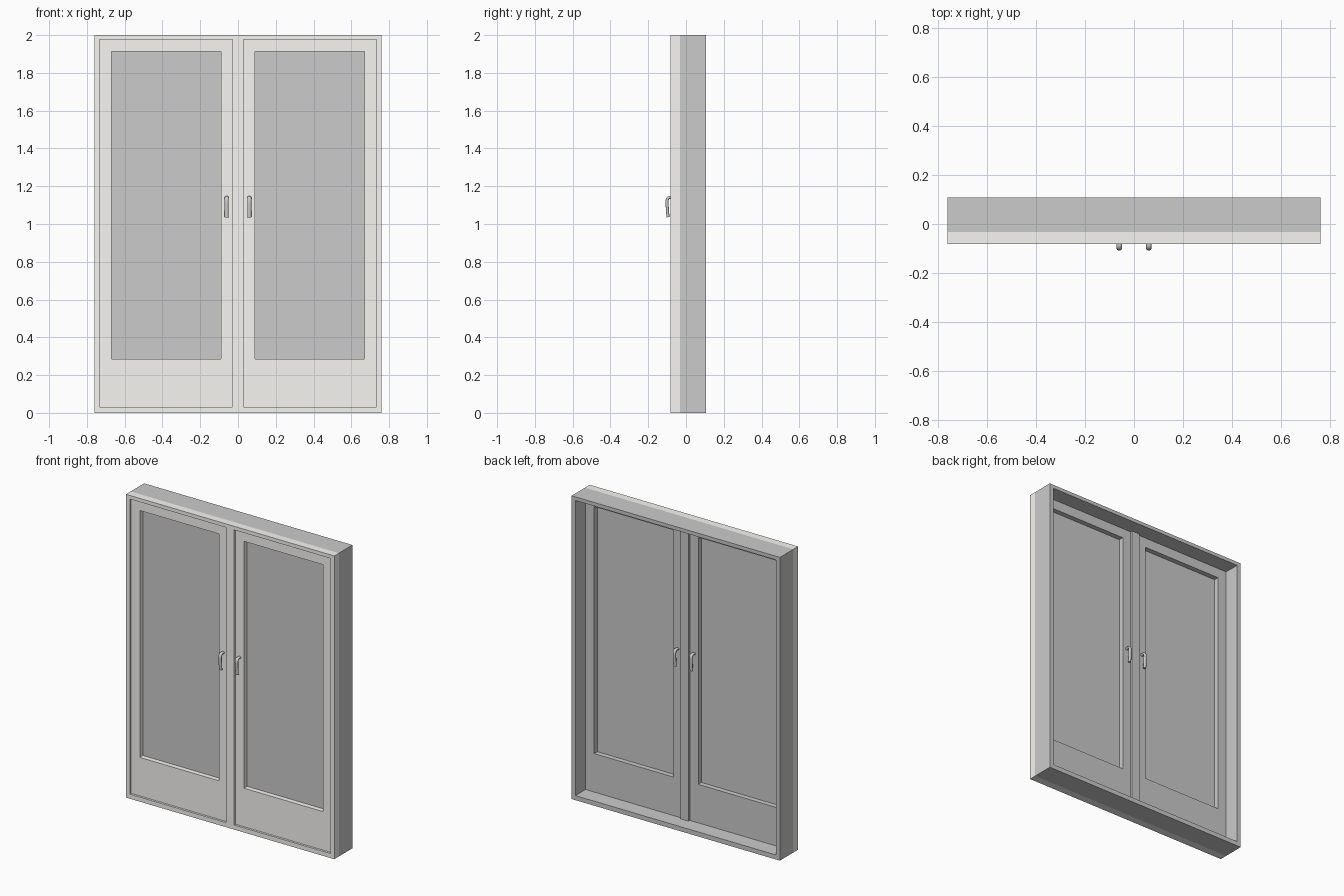
import bpy, bmesh

if "Cube" in bpy.data.objects:
    bpy.data.objects.remove(bpy.data.objects["Cube"])

SPLIT = -0.033   # plane of the glass: pale paint in front of it, plain grey behind

pale = bpy.data.materials.new("pale_paint")
pale.diffuse_color = (0.93, 0.92, 0.89, 1)
pale.use_nodes = True
pale.node_tree.nodes["Principled BSDF"].inputs["Base Color"].default_value = pale.diffuse_color
grey = bpy.data.materials.new("plain_grey")
grey.diffuse_color = (0.6, 0.6, 0.6, 1)
grey.use_nodes = True
grey.node_tree.nodes["Principled BSDF"].inputs["Base Color"].default_value = grey.diffuse_color


def rect(x0, x1, z0, z1):
    return [(x0, z0), (x1, z0), (x1, z1), (x0, z1)]


def panel(name, outer, y0, y1, hole=None):
    """Rectangular slab along y, optionally with a rectangular opening, painted by side."""
    bm = bmesh.new()
    layers = [y0, SPLIT, y1]
    loops = [[[bm.verts.new((x, y, z)) for x, z in shape] for y in layers]
             for shape in (outer, hole) if shape]
    for rings in loops:
        for k in range(2):
            a, b = rings[k], rings[k + 1]
            for i in range(4):
                j = (i + 1) % 4
                bm.faces.new((a[i], a[j], b[j], b[i])).material_index = k
    for end in (0, 2):
        mat = end // 2
        if hole:
            o, h = loops[0][end], loops[1][end]
            for i in range(4):
                j = (i + 1) % 4
                bm.faces.new((o[i], o[j], h[j], h[i])).material_index = mat
        else:
            bm.faces.new(loops[0][end]).material_index = mat
    bmesh.ops.recalc_face_normals(bm, faces=bm.faces)
    me = bpy.data.meshes.new(name)
    bm.to_mesh(me)
    bm.free()
    me.materials.append(pale)
    me.materials.append(grey)
    ob = bpy.data.objects.new(name, me)
    bpy.context.collection.objects.link(ob)
    return ob


def handle(name, x, back):
    """Bent lever with an oval section; the back one mirrors across the glass plane."""
    path = [(-0.066, 1.138), (-0.082, 1.142), (-0.100, 1.141),
            (-0.101, 1.110), (-0.098, 1.070), (-0.095, 1.036)]
    cu = bpy.data.curves.new(name, 'CURVE')
    cu.dimensions = '3D'
    cu.bevel_depth = 0.008
    cu.bevel_resolution = 4
    cu.use_fill_caps = True
    sp = cu.splines.new('NURBS')
    sp.points.add(len(path) - 1)
    for p, (y, z) in zip(sp.points, path):
        p.co = (0, 2 * SPLIT - y if back else y, z, 1)
    sp.order_u = 4
    sp.use_endpoint_u = True
    sp.resolution_u = 5
    ob = bpy.data.objects.new(name, cu)
    bpy.context.collection.objects.link(ob)
    ob.location.x = x
    ob.scale.x = 1.35
    bpy.ops.object.select_all(action='DESELECT')
    ob.select_set(True)
    bpy.context.view_layer.objects.active = ob
    bpy.ops.object.convert(target='MESH')
    bpy.ops.object.shade_smooth_by_angle(angle=0.9)
    ob = bpy.context.object
    ob.data.materials.clear()
    ob.data.materials.append(grey)


# Deep outer frame and centre post
panel("outer_frame", rect(-0.76, 0.76, 0, 2), -0.082, 0.107,
      rect(-0.732, 0.732, 0.03, 1.976))
panel("centre_post", rect(-0.029, 0.029, 0.03, 1.976), -0.082, 0.016)

# Two door leaves with glass and a lever on each face
for s, side in ((-1, "left"), (1, "right")):
    xa, xb = sorted((s * 0.029, s * 0.732))
    ga, gb = sorted((s * 0.091, s * 0.669))
    panel(side + "_door", rect(xa, xb, 0.03, 1.976), -0.068, 0.002,
          rect(ga, gb, 0.284, 1.912))
    glass = panel(side + "_glass", rect(ga, gb, 0.284, 1.912),
                  SPLIT - 0.002, SPLIT + 0.002)
    glass.data.materials[0] = grey
    for back in (False, True):
        handle(side + ("_back_handle" if back else "_front_handle"), s * 0.06, back)
